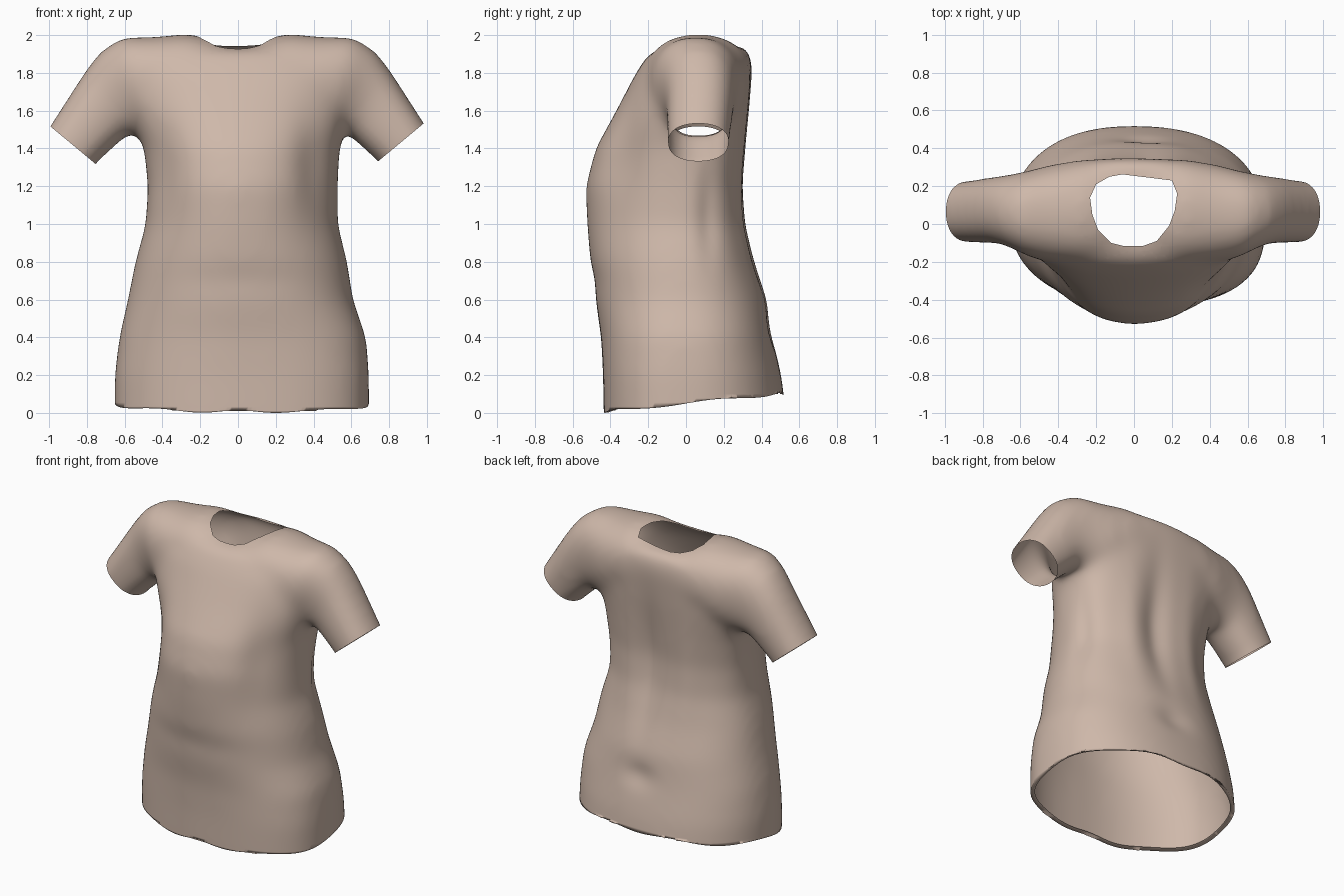
import bpy, bmesh, math
from mathutils import Vector

if "Cube" in bpy.data.objects:
    bpy.data.objects.remove(bpy.data.objects["Cube"])

SEG = 40


def spow(v, n):
    return math.copysign(abs(v) ** (2 / n), v)


def loft(bm, rings):
    """Closed skin through a list of point rings, capped at both ends."""
    loops = [[bm.verts.new(p) for p in r] for r in rings]
    for a, b in zip(loops, loops[1:]):
        for i in range(SEG):
            j = (i + 1) % SEG
            bm.faces.new((a[i], a[j], b[j], b[i]))
    bm.faces.new(loops[0])
    bm.faces.new(loops[-1])


def torso_ring(z, xl, xr, yf, yb, nl, nr, nb):
    pts = []
    for i in range(SEG):
        c, s = math.cos(2 * math.pi * i / SEG), math.sin(2 * math.pi * i / SEG)
        n = nb if s > 0 else (nr if c > 0 else nl)
        c, s = spow(c, n), spow(s, n)
        pts.append((c * (xr if c > 0 else xl), s * (yb if s > 0 else -yf), z))
    return pts


def sleeve_ring(top, bottom, y0, y1, side):
    t, b = Vector((top[0] * side, 0, top[1])), Vector((bottom[0] * side, 0, bottom[1]))
    pts = []
    for i in range(SEG):
        c, s = (spow(f(2 * math.pi * i / SEG), 2.3) for f in (math.cos, math.sin))
        p = (t + b) / 2 + (t - b) / 2 * c
        pts.append((p.x, (y0 + y1) / 2 + (y1 - y0) / 2 * s, p.z))
    return pts


# body: z, left, right, front, back, squareness front left / front right / back
BODY = [(-.1, .655, .695, -.435, .545, 2.1, 2.7, 2.3), (.2, .655, .695, -.44, .505, 2.1, 2.7, 2.3),
        (.4, .63, .68, -.45, .46, 2.1, 2.5, 2.3), (.6, .585, .61, -.48, .43, 2.1, 2.3, 2.2),
        (.8, .545, .58, -.508, .365, 2.1, 2.2, 2.2), (1.0, .49, .53, -.525, .315, 2.1, 2.1, 2.3),
        (1.2, .48, .53, -.532, .298, 2.1, 2.1, 2.5), (1.4, .50, .54, -.48, .315, 2.1, 2.1, 2.7),
        (1.6, .57, .59, -.37, .335, 2.1, 2.1, 2.7), (1.8, .60, .60, -.265, .352, 2.2, 2.2, 2.5),
        (1.9, .50, .50, -.20, .348, 2.3, 2.3, 2.3), (1.945, .40, .40, -.12, .30, 2.3, 2.3, 2.3)]
# sleeve to shoulder: top xz, bottom xz, front y, back y
ARM = [((1.05, 1.44), (.81, 1.24), -.095, .225), ((.99, 1.53), (.745, 1.325), -.1, .23),
       ((.81, 1.81), (.58, 1.475), -.105, .255), ((.73, 1.915), (.52, 1.465), -.13, .265),
       ((.61, 1.99), (.47, 1.45), -.18, .285), ((.45, 1.99), (.42, 1.48), -.205, .315),
       ((.27, 2.008), (.27, 1.56), -.21, .342)]
MID = ((0, 1.955), (0, 1.6), -.21, .345)

bm = bmesh.new()
loft(bm, [torso_ring(*r) for r in BODY])
loft(bm, [sleeve_ring(*r, -1) for r in ARM] + [sleeve_ring(*MID, 1)]
     + [sleeve_ring(*r, 1) for r in reversed(ARM)])
bmesh.ops.recalc_face_normals(bm, faces=bm.faces)
me = bpy.data.meshes.new("shirt")
bm.to_mesh(me)
bm.free()
shirt = bpy.data.objects.new("shirt", me)
bpy.context.collection.objects.link(shirt)

# fuse body and sleeves into one skin
rm = shirt.modifiers.new("fuse", 'REMESH')
rm.mode, rm.voxel_size = 'VOXEL', 0.022
fused = bpy.data.meshes.new_from_object(
    shirt.evaluated_get(bpy.context.evaluated_depsgraph_get()))
shirt.modifiers.clear()
bm = bmesh.new()
bm.from_mesh(fused)
for _ in range(20):
    bmesh.ops.smooth_vert(bm, verts=bm.verts, factor=0.5,
                          use_axis_x=True, use_axis_y=True, use_axis_z=True)

# soft folds: centre, spread, height
FOLDS = [((.07, .3, 1.15), (.09, .2, .4), -.035), ((.25, .3, 1.1), (.08, .2, .4), .012),
         ((-.2, .3, 1.1), (.08, .2, .4), .012), ((.4, -.3, 1.3), (.11, .2, .25), -.03),
         ((-.4, -.3, 1.3), (.11, .2, .25), -.025), ((0, -.5, .7), (.35, .2, .09), -.008),
         ((.05, .45, .45), (.12, .2, .08), -.02), ((.5, .12, 1.05), (.15, .06, .25), -.02),
         ((0, -.1, 1.96), (.12, .1, .06), -.012)]
bm.normal_update()
for v in bm.verts:
    d = sum(h * math.exp(-sum(((v.co[k] - c[k]) / s[k]) ** 2 for k in range(3)))
            for c, s, h in FOLDS)
    v.co += v.normal * d


def cut(co, no, keep_test, clear):
    faces = [f for f in bm.faces if keep_test(f.calc_center_median())]
    geom = set(faces)
    for f in faces:
        geom.update(f.verts)
        geom.update(f.edges)
    bmesh.ops.bisect_plane(bm, geom=list(geom), plane_co=co, plane_no=no, clear_outer=clear)


# hem and sleeve openings
cut((0, 0, .05), (0, .1, -1), lambda c: c.z < .4, True)
for s in (-1, 1):
    cut((.86 * s, 0, 1.418 + .012 * s), (.64 * s, 0, -.77),
        lambda c: c.x * s > .66 and c.z > 1.15, True)

# neck opening
NECK = [Vector(p) for p in [(-.232, .14), (-.22, .05), (-.19, -.03), (-.12, -.1), (-.06, -.115),
                            (.05, -.115), (.12, -.09), (.185, -.01), (.215, .07), (.228, .16),
                            (.2, .23), (-.06, .262), (-.13, .25), (-.2, .21)]]
sides = []
for a, b in zip(NECK, NECK[1:] + NECK[:1]):
    e = b - a
    sides.append((a, Vector((e.y, -e.x))))
near = lambda c: abs(c.x) < .3 and c.z > 1.75 and -.2 < c.y < .31
for a, n in sides:
    cut((a.x, a.y, 0), (n.x, n.y, 0), near, False)
hole = [f for f in bm.faces if f.calc_center_median().z > 1.75 and
        all((f.calc_center_median().xy - a).dot(n) < 0 for a, n in sides)]
bmesh.ops.delete(bm, geom=hole, context='FACES')

# turned-in, slightly wavy hem lip
rim = [e for e in bm.edges if e.is_boundary and e.verts[0].co.z < .3]
for v in {v for e in rim for v in e.verts}:
    v.co.z += .007 * math.sin(7 * math.atan2(v.co.y, v.co.x))
lip = bmesh.ops.extrude_edge_only(bm, edges=rim)["geom"]
for v in lip:
    if isinstance(v, bmesh.types.BMVert):
        v.co = Vector((v.co.x * .96, v.co.y * .95, v.co.z + .012))

bmesh.ops.recalc_face_normals(bm, faces=bm.faces)
bm.to_mesh(me)
bm.free()
bpy.data.meshes.remove(fused)
for p in me.polygons:
    p.use_smooth = True

# cloth colour
cloth = bpy.data.materials.new("cloth")
cloth.diffuse_color = (.62, .48, .40, 1)
cloth.use_nodes = True
cloth.node_tree.nodes["Principled BSDF"].inputs["Base Color"].default_value = cloth.diffuse_color
me.materials.clear()
me.materials.append(cloth)
